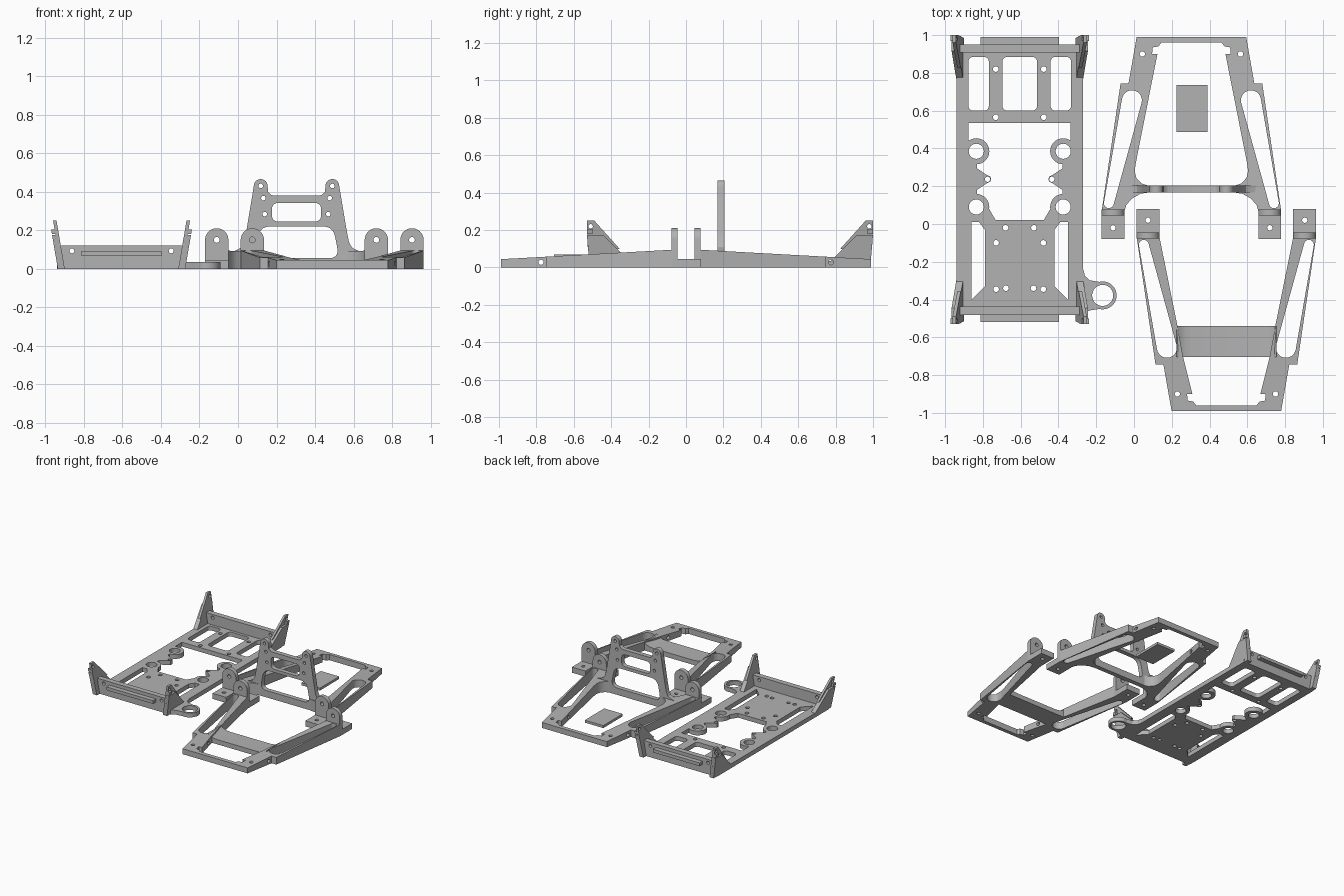
import bpy, bmesh, math
from mathutils import Vector

if "Cube" in bpy.data.objects:
    bpy.data.objects.remove(bpy.data.objects["Cube"])

grey = bpy.data.materials.new("plain_grey")
grey.diffuse_color = (0.45, 0.45, 0.45, 1)
grey.use_nodes = True
grey.node_tree.nodes["Principled BSDF"].inputs["Base Color"].default_value = grey.diffuse_color


def circle(x, y, r, n=28, a0=0.0, a1=2 * math.pi):
    full = abs(a1 - a0 - 2 * math.pi) < 1e-6
    d = n if full else n - 1
    return [(x + r * math.cos(a0 + (a1 - a0) * i / d),
             y + r * math.sin(a0 + (a1 - a0) * i / d)) for i in range(n)]


def rounded(pts, r, n=5):
    """Replace each corner of a closed polygon by a small curve."""
    out = []
    for i, p in enumerate(pts):
        p, a, b = Vector(p), Vector(pts[i - 1]), Vector(pts[(i + 1) % len(pts)])
        s = p + (a - p).normalized() * min(r, (a - p).length * 0.45)
        e = p + (b - p).normalized() * min(r, (b - p).length * 0.45)
        for k in range(n + 1):
            t = k / n
            out.append(tuple(s * (1 - t) ** 2 + p * 2 * t * (1 - t) + e * t * t))
    return out


def rect(x0, y0, x1, y1):
    return [(x0, y0), (x1, y0), (x1, y1), (x0, y1)]


def mirrored(half):
    """Close a half outline by reflecting it across the centre line."""
    return half + [(-x, y) for x, y in reversed(half)]


def taper_slot(x0, y0, r0, x1, y1, r1):
    """Slot with round ends of different radius."""
    a = math.atan2(y1 - y0, x1 - x0)
    b = math.acos((r0 - r1) / math.hypot(x1 - x0, y1 - y0))
    return (circle(x0, y0, r0, 14, a + b, a + 2 * math.pi - b) +
            circle(x1, y1, r1, 14, a - b, a + b))


def plate(name, outline, holes, lo, hi, place=lambda u, v, w: (u, v, w)):
    """Flat part with holes; hi may be a function of v for a sloping top."""
    cu = bpy.data.curves.new(name + "_profile", 'CURVE')
    cu.dimensions, cu.fill_mode, cu.extrude = '2D', 'BOTH', 0.5
    for pts in [outline] + holes:
        sp = cu.splines.new('POLY')
        sp.points.add(len(pts) - 1)
        for q, p in zip(sp.points, pts):
            q.co = (p[0], p[1], 0, 1)
        sp.use_cyclic_u = True
    tmp = bpy.data.objects.new(name + "_profile", cu)
    bpy.context.collection.objects.link(tmp)
    deps = bpy.context.evaluated_depsgraph_get()
    me = bpy.data.meshes.new_from_object(tmp.evaluated_get(deps))
    bpy.data.objects.remove(tmp)
    bpy.data.curves.remove(cu)
    bm = bmesh.new()
    bm.from_mesh(me)
    bmesh.ops.remove_doubles(bm, verts=bm.verts, dist=1e-5)
    for v in bm.verts:
        top = hi(v.co.y) if callable(hi) else hi
        v.co = place(v.co.x, v.co.y, top if v.co.z > 0 else lo)
    bmesh.ops.recalc_face_normals(bm, faces=bm.faces)
    bm.to_mesh(me)
    bm.free()
    me.name = name
    me.materials.clear()
    me.materials.append(grey)
    ob = bpy.data.objects.new(name, me)
    bpy.context.collection.objects.link(ob)
    bpy.ops.object.select_all(action='DESELECT')
    ob.select_set(True)
    bpy.context.view_layer.objects.active = ob
    bpy.ops.object.shade_smooth_by_angle(angle=math.radians(30))
    return ob


# ---------------- Electronics tray ----------------
TX, TY, T = -0.605, 0.235, 0.035
on_tray = lambda u, v, w: (TX + u, v, w)
opening = mirrored([(0.27, 0.535), (0.27, 0.048), (0.20, 0.048), (0.165, 0.085), (0.127, 0.02)])
holes = [opening, rounded(rect(-0.092, 0.60, 0.092, 0.885), 0.03)]
for s in (-1, 1):
    holes.append(rounded(rect(s * 0.163, 0.60, s * 0.272, 0.885), 0.03))
    holes.append([(s * x, y) for x, y in
                  [(0.255, 0.01), (0.255, -0.40), (0.185, -0.33), (0.185, -0.03), (0.215, 0.01)]])
    for x, y in [(0.127, 0.82), (0.127, 0.565), (0.075, -0.02), (0.125, -0.10),
                 (0.125, -0.345), (0.073, -0.34)]:
        holes.append(circle(s * x, y, 0.015, 14))
plate("tray_floor", rect(-0.335, -0.48, 0.335, 0.95), holes, 0, T, on_tray)

for s in (-1, 1):
    side = lambda u, v, w: (TX + s * u, v, w)
    for y in (0.385, 0.09):
        plate("mount_ring", circle(0.23, y, 0.069), [circle(0.23, y, 0.04)], 0, T, side)
    plate("mount_tab", [(0.29, 0.14), (0.227, 0.15), (0.227, 0.18), (0.175, 0.215), (0.155, 0.225),
                        (0.152, 0.237), (0.155, 0.25), (0.175, 0.26), (0.227, 0.295),
                        (0.227, 0.325), (0.29, 0.335)],
          [circle(0.17, 0.237, 0.014, 14)], 0, T, side)

# Side ring with flared root
plate("antenna_ring", circle(-0.166, -0.378, 0.074, 36), [circle(-0.166, -0.378, 0.056, 36)], 0, T)
plate("antenna_ring_root", [(-0.29, -0.24), (-0.268, -0.24), (-0.26, -0.275), (-0.235, -0.298),
                            (-0.185, -0.306), (-0.213, -0.345), (-0.223, -0.378), (-0.213, -0.411),
                            (-0.185, -0.45), (-0.235, -0.458), (-0.268, -0.475), (-0.29, -0.475)],
      [], 0, T)

# End walls, ledges and leaning gussets
for e in (-1, 1):
    wall = lambda u, v, w: (TX + u, TY + e * w, v)
    plate("end_wall", mirrored([(0.305, 0), (0.322, 0.12)]),
          [circle(s * 0.258, 0.093, 0.013, 16) for s in (-1, 1)], 0.673, 0.716, wall)
    plate("wall_ledge", rect(-0.208, 0.067, 0.208, 0.093), [], 0.71, 0.754, wall)
    for s in (-1, 1):
        lean = lambda u, v, w: (TX + s * (0.295 + w + 0.17 * v), TY + e * u, v)
        plate("gusset", [(0.75, 0), (0.765, 0.175), (0.68, 0.175), (0.505, 0)], [], 0, 0.036, lean)
        plate("gusset_ear", [(0.76, 0.10), (0.765, 0.25), (0.725, 0.25), (0.59, 0.10)],
              [circle(0.745, 0.22, 0.012, 14)], 0, 0.018, lean)
        plate("gusset_boss", rect(0.735, 0.18, 0.765, 0.205), [], 0.016, 0.036, lean)

# ---------------- Two swing frames ----------------
slope = lambda y: 0.095 - 0.055 * (y - 0.07)
outer = [(0.29, 0.99), (0.333, 0.745), (0.375, 0.745), (0.475, 0.07), (0.354, 0.07)]
tip = [(0.18, 0.90), (0.208, 0.90), (0.205, 0.935), (0.175, 0.94), (0.16, 0.96)]
rear_inner = [(0.345, 0.10), (0.315, 0.135), (0.27, 0.16), (0.22, 0.168), (0.22, 0.20),
              (0.265, 0.215), (0.292, 0.245), (0.30, 0.28), (0.295, 0.32)]
front_inner = [(0.259, 0.54), (0.23, 0.70)]


def swing_frame(name, cx, sy, inner):
    put = lambda u, v, w: (cx + u, sy * v, w)
    cuts = []
    for s in (-1, 1):
        cuts.append([(s * x, y) for x, y in taper_slot(0.315, 0.655, 0.053, 0.437, 0.11, 0.026)])
        cuts.append(circle(s * 0.26, 0.90, 0.014, 16))
    frame = plate(name, mirrored(outer + inner + tip), cuts, 0, slope, put)
    # cross-drilled pin holes
    bpy.ops.mesh.primitive_cylinder_add(vertices=16, radius=0.014, depth=2,
                                        location=(cx, sy * 0.775, 0.028),
                                        rotation=(0, math.pi / 2, 0))
    drill = bpy.context.object
    mod = frame.modifiers.new("pin_holes", 'BOOLEAN')
    mod.operation, mod.object, mod.solver = 'DIFFERENCE', drill, 'EXACT'
    bpy.context.view_layer.objects.active = frame
    bpy.ops.object.modifier_apply(modifier=mod.name)
    bpy.data.objects.remove(drill)
    # feet and hinge lugs
    for s in (-1, 1):
        foot = lambda u, v, w: (cx + s * u, sy * v, w)
        plate("foot", rect(0.354, -0.08, 0.475, 0.075), [circle(0.415, -0.02, 0.014, 16)],
              0, 0.045, foot)
        up = lambda u, v, w: (cx + s * u, sy * w, v)
        plate("hinge_lug", [(0.354, 0)] + list(reversed(circle(0.4145, 0.15, 0.0605, 20, 0, math.pi)))
              + [(0.475, 0)], [circle(0.4145, 0.15, 0.015, 16)], 0.045, 0.078, up)
    return put


swing_frame("rear_frame", 0.304, 1, rear_inner)
swing_frame("front_frame", 0.489, -1, front_inner)

# Low bridge of the front frame, with filleted ends
plate("front_bridge", mirrored([(0.265, 0), (0.265, 0.07), (0.24, 0.05), (0.215, 0.042), (0.18, 0.038)]),
      [], 0.54, 0.705, lambda u, v, w: (0.489 + u, -w, v))

# Upright tower of the rear frame
ear = circle(0.186, 0.43, 0.036, 14, 0, math.pi)
tower = mirrored([(0.33, 0), (0.35, 0.086), (0.315, 0.095), (0.288, 0.11), (0.272, 0.14), (0.26, 0.2)]
                 + ear + [(0.148, 0.40), (0.132, 0.384), (0.12, 0.38)])
tower_cuts = [rounded(rect(-0.128, 0.245, 0.128, 0.342), 0.035),
              rounded(mirrored([(0.19, 0.22), (0.222, 0.055)]), 0.055)]
for s in (-1, 1):
    tower_cuts += [circle(s * x, z, 0.012, 14) for x, z in [(0.186, 0.43), (0.172, 0.367), (0.165, 0.284)]]
plate("tower", tower, tower_cuts, 0.168, 0.205, lambda u, v, w: (0.304 + u, w, v))

# Loose spacer plate
plate("spacer_plate", rect(0.225, 0.487, 0.39, 0.735), [], 0, 0.02)
